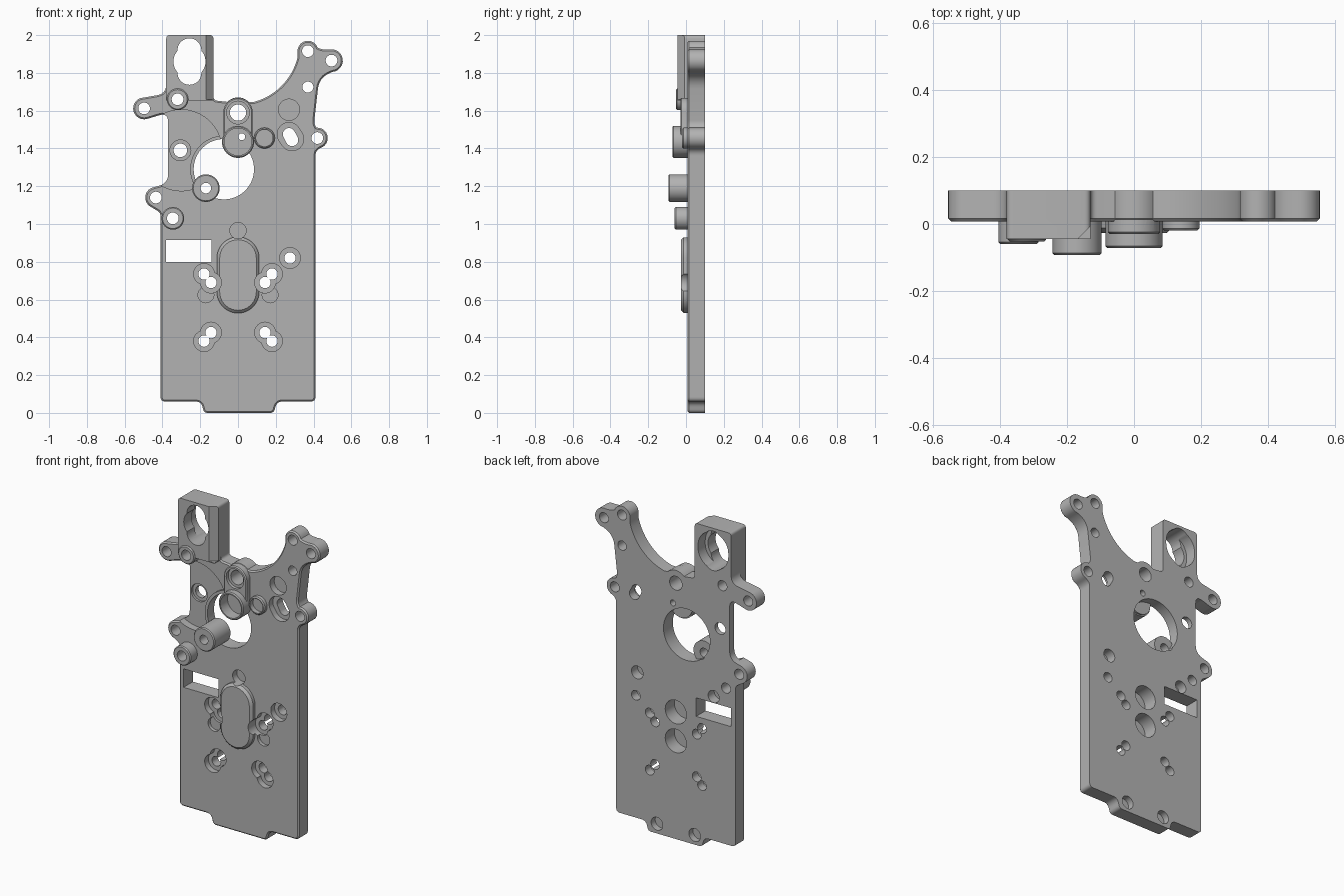
import bpy, bmesh
from math import sin, cos, pi, radians
from mathutils import Vector, Matrix

if "Cube" in bpy.data.objects:
    bpy.data.objects.remove(bpy.data.objects["Cube"], do_unlink=True)

grey = bpy.data.materials.new("machined grey")
grey.use_nodes = True
grey.diffuse_color = (0.45, 0.45, 0.45, 1)
grey.node_tree.nodes["Principled BSDF"].inputs["Base Color"].default_value = grey.diffuse_color


def arc(x, z, r, a, b, n=12):
    return [(x + r * cos(radians(a + (b - a) * i / n)),
             z + r * sin(radians(a + (b - a) * i / n))) for i in range(n + 1)]


def circle(x, z, r):
    return arc(x, z, r, 0, 360, 40)[:-1]


def capsule(x0, z0, x1, z1, r):
    """Stadium outline from the lower point to the upper point."""
    a = Vector((1, 0)).angle_signed(Vector((x1 - x0, z1 - z0)))
    d = -a * 180 / pi
    return arc(x1, z1, r, d - 90, d + 90, 18) + arc(x0, z0, r, d + 90, d + 270, 18)


def rounded(points):
    """Replace every (x, z, r) corner by a short curve; plain points stay."""
    out = []
    for i, p in enumerate(points):
        if len(p) == 2:
            out.append(p)
            continue
        c = Vector(p[:2])
        before, after = Vector(points[i - 1][:2]), Vector(points[(i + 1) % len(points)][:2])
        s = c + (before - c).normalized() * p[2]
        e = c + (after - c).normalized() * p[2]
        for k in range(7):
            t = k / 6
            out.append(tuple(s * (1 - t) ** 2 + c * 2 * t * (1 - t) + e * t * t))
    return out


def prism(name, outline, y0, y1, chamfer=0):
    """Outline in the x-z plane, extruded from y0 back to y1."""
    bm = bmesh.new()
    face = bm.faces.new([bm.verts.new((x, y0, z)) for x, z in outline])
    res = bmesh.ops.extrude_face_region(bm, geom=[face], use_keep_orig=True)
    new = [v for v in res["geom"] if isinstance(v, bmesh.types.BMVert)]
    bmesh.ops.translate(bm, verts=new, vec=(0, y1 - y0, 0))
    bmesh.ops.recalc_face_normals(bm, faces=bm.faces)
    if chamfer:
        rim = [e for e in bm.edges if all(abs(v.co.y - y0) < 1e-5 for v in e.verts)]
        bmesh.ops.bevel(bm, geom=rim, offset=chamfer, segments=1,
                        affect='EDGES', clamp_overlap=False)
    mesh = bpy.data.meshes.new(name)
    bm.to_mesh(mesh)
    bm.free()
    mesh.materials.append(grey)
    ob = bpy.data.objects.new(name, mesh)
    bpy.context.collection.objects.link(ob)
    return ob


def combine(target, tool, operation):
    mod = target.modifiers.new("combine", 'BOOLEAN')
    mod.object, mod.operation, mod.solver = tool, operation, 'EXACT'
    bpy.context.view_layer.objects.active = target
    bpy.ops.object.modifier_apply(modifier=mod.name)
    bpy.data.objects.remove(tool, do_unlink=True)


def cut(outline, y0=-0.3, y1=0.3):
    combine(plate, prism("cutter", outline, y0, y1), 'DIFFERENCE')


def add(outline, y0, y1=0.05, chamfer=0.006):
    combine(plate, prism("boss", outline, y0, y1, chamfer), 'UNION')


# Plate outline with its lobes and ears
FRONT, BACK = 0.008, 0.1
outline = rounded(
    [(-0.18, 0, 0.02), (0.19, 0, 0.02), (0.205, 0.06, 0.03), (0.41, 0.06, 0.025), (0.41, 1.39, 0.03)]
    + arc(0.42, 1.455, 0.055, -60, 95) + [(0.402, 1.53, 0.02), (0.43, 1.775, 0.06)]
    + arc(0.495, 1.865, 0.06, -85, 105) + [(0.44, 1.925, 0.015)]
    + arc(0.37, 1.915, 0.055, 20, 170) + arc(0, 1.96, 0.325, -14, -75)
    + arc(0, 1.59, 0.08, 45, 135) + [(-0.13, 1.655, 0.02)]
    + [(-0.13, 2, 0.02), (-0.38, 2, 0.02), (-0.38, 1.69, 0.05)]
    + arc(-0.497, 1.612, 0.058, 110, 285) + [(-0.37, 1.59, 0.05), (-0.37, 1.215, 0.05)]
    + arc(-0.435, 1.14, 0.056, 100, 235) + [(-0.41, 1.06, 0.02)]
    + [(-0.41, 0.06, 0.025), (-0.195, 0.06, 0.03)])
plate = prism("mounting_plate", outline, FRONT, BACK, 0.008)

# Round pocket, raised rim and the large opening
cut(circle(-0.3, 1.39, 0.215), y1=0.055)
add(circle(-0.075, 1.29, 0.178), 0.035, 0.08, 0)
cut(circle(-0.075, 1.29, 0.16))

# Tower block with a chamfered front edge
add(rounded([(-0.38, 1.655), (-0.13, 1.655), (-0.13, 2, 0.02), (-0.38, 2, 0.02)]), -0.045, 0.06, 0)
edge = prism("cutter", [(-0.027, -0.4), (0.027, -0.4), (0.027, 0.4), (-0.027, 0.4)], -0.027, 0.027)
edge.data.transform(Matrix.Translation((-0.13, -0.045, 2.06)) @ Matrix.Rotation(pi / 4, 4, 'Z'))
combine(plate, edge, 'DIFFERENCE')

# Bosses on the front
add(capsule(0, 1.435, 0, 1.59, 0.078), -0.03)
add(circle(0, 1.435, 0.085), -0.072, 0.04)
add(circle(0.14, 1.455, 0.055), -0.02)
add(circle(-0.32, 1.66, 0.057), -0.053)
add(circle(-0.17, 1.19, 0.073), -0.093, 0.065)
add(circle(-0.345, 1.03, 0.06), -0.06)
add(capsule(0, 0.64, 0, 0.82, 0.112), -0.027, 0.05, 0.015)

# Tower opening with a wider recess behind it
cut(circle(-0.257, 1.86, 0.085))
cut(capsule(-0.257, 1.80, -0.257, 1.92, 0.063))
cut(capsule(-0.257, 1.85, -0.257, 1.87, 0.104), y0=0.03)

# Rectangular window and slotted hole
cut([(-0.38, 0.80), (-0.14, 0.80), (-0.14, 0.915), (-0.38, 0.915)])
cut(capsule(0.286, 1.45, 0.27, 1.475, 0.062), y1=0.045)
cut(capsule(0.286, 1.445, 0.27, 1.475, 0.033))

# Plain through holes
for x, z, r in [(0.37, 1.915, 0.031), (0.495, 1.865, 0.031), (0.37, 1.725, 0.029),
                (0.42, 1.455, 0.031), (-0.497, 1.612, 0.031), (-0.435, 1.14, 0.031),
                (0, 1.59, 0.043), (-0.32, 1.66, 0.031), (-0.17, 1.19, 0.028),
                (-0.345, 1.03, 0.031), (0.02, 1.462, 0.018)]:
    cut(circle(x, z, r))

# Counterbored holes, including four mirrored pairs
bores = [(-0.305, 1.39, 0.036), (0.275, 0.82, 0.03)]
for side in (-1, 1):
    bores += [(side * 0.18, 0.735, 0.03), (side * 0.143, 0.69, 0.03),
              (side * 0.18, 0.38, 0.03), (side * 0.143, 0.425, 0.03)]
    cut(circle(side * 0.17, 0.625, 0.042), y1=0.03)
    cut(circle(side * 0.13, 0.06, 0.04), y0=0.06)
for x, z, r in bores:
    cut(circle(x, z, 0.055), y1=0.07 if z > 1 else 0.045)
    cut(circle(x, z, r))

# Blind pockets in the front
for x, z, r, depth in [(0, 1.435, 0.072, 0.0), (0.14, 1.455, 0.044, 0.01), (0, 1.59, 0.06, -0.01),
                       (0.27, 1.605, 0.056, 0.05), (0, 0.965, 0.043, 0.05)]:
    cut(circle(x, z, r), y1=depth)

# Blind pockets in the back
for x, z, r, depth in [(0, 0.79, 0.073, 0.01), (0, 0.61, 0.073, 0.01),
                       (0.265, 0.965, 0.04, 0.04), (-0.26, 0.955, 0.038, 0.04)]:
    cut(circle(x, z, r), y0=depth)

bpy.ops.object.select_all(action='DESELECT')
plate.select_set(True)
bpy.context.view_layer.objects.active = plate
bpy.ops.object.shade_smooth_by_angle(angle=radians(28))
